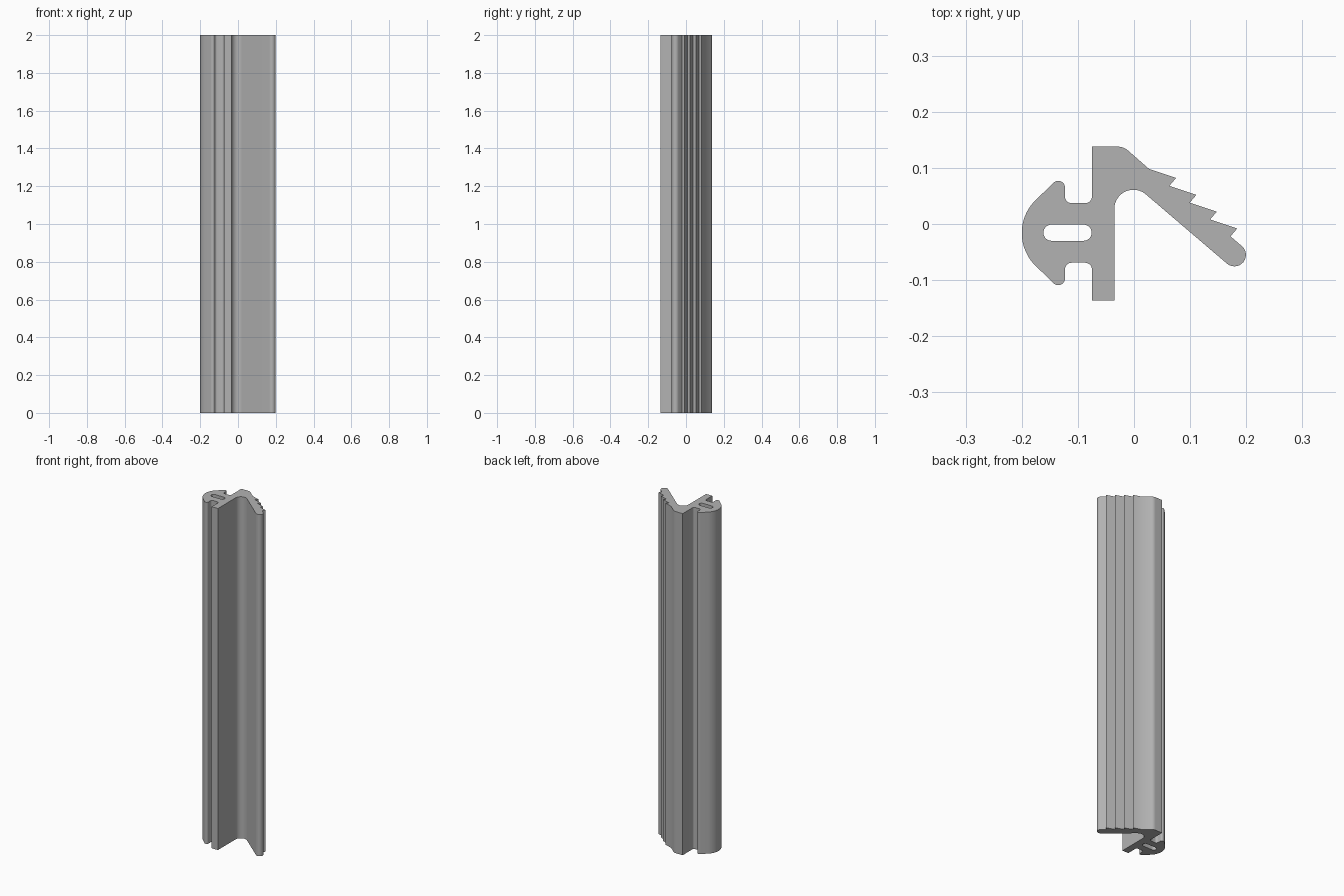
import bpy, bmesh
from math import cos, sin, radians

cube = bpy.data.objects.get("Cube")
if cube:
    bpy.data.objects.remove(cube, do_unlink=True)

LENGTH = 2.0
AXIS = -0.016      # symmetry line of the barbed head


def arc(cx, cy, r, start, end, steps=10):
    angles = [radians(start + (end - start) * i / steps) for i in range(steps + 1)]
    return [(cx + r * cos(a), cy + r * sin(a)) for a in angles]


def mirrored(points):
    return [(x, 2 * AXIS - y) for x, y in reversed(points)]


# Upper half of the barbed head, from the flange out to the nose
half_head = (arc(-0.087, 0.049, 0.012, 0, -90, 6)
             + arc(-0.111, 0.049, 0.012, 270, 180, 6)
             + arc(-0.135, 0.065, 0.012, 0, 131, 10)
             + arc(-0.118, AXIS, 0.082, 131, 180, 12))

# Serrated back of the sealing lip
teeth = [(0.027, 0.098)]
for i in range(4):
    dx, dy = 0.0363 * i, -0.03 * i
    teeth += [(0.075 + dx, 0.082 + dy), (0.063 + dx, 0.068 + dy)]

# Whole outline: head, flange foot, inner groove, lip, teeth, flange top
outline = (half_head + mirrored(half_head)[1:]
           + [(-0.075, -0.136), (-0.035, -0.136)]
           + arc(-0.001, 0.027, 0.034, 180, 50, 16)
           + arc(0.179, -0.055, 0.0205, -130, 50, 14)
           + teeth[::-1]
           + arc(-0.03, 0.108, 0.03, 50, 90, 8)
           + [(-0.075, 0.138)])

# Hollow slot through the head
slot = (arc(-0.09, -0.0155, 0.0145, -90, 90, 12)
        + arc(-0.147, -0.0155, 0.0145, 90, 270, 12))

bm = bmesh.new()
edges = []
for loop in (outline, slot):
    verts = [bm.verts.new((x, y, 0)) for x, y in loop]
    edges += [bm.edges.new((v, verts[i - 1])) for i, v in enumerate(verts)]
bmesh.ops.triangle_fill(bm, edges=edges, use_beauty=True)

# Extrude the section to full length
section = bmesh.ops.extrude_face_region(bm, geom=bm.faces[:], use_keep_orig=True)
top = [g for g in section["geom"] if isinstance(g, bmesh.types.BMVert)]
bmesh.ops.translate(bm, verts=top, vec=(0, 0, LENGTH))
bmesh.ops.recalc_face_normals(bm, faces=bm.faces[:])

mesh = bpy.data.meshes.new("seal_strip")
bm.to_mesh(mesh)
bm.free()
strip = bpy.data.objects.new("seal_strip", mesh)
bpy.context.collection.objects.link(strip)

# Grey rubber
grey = bpy.data.materials.new("grey_rubber")
grey.use_nodes = True
colour = (0.45, 0.45, 0.45, 1)
grey.diffuse_color = colour
grey.node_tree.nodes["Principled BSDF"].inputs["Base Color"].default_value = colour
mesh.materials.append(grey)

bpy.ops.object.select_all(action="DESELECT")
strip.select_set(True)
bpy.context.view_layer.objects.active = strip
bpy.ops.object.shade_smooth_by_angle(angle=radians(25))
